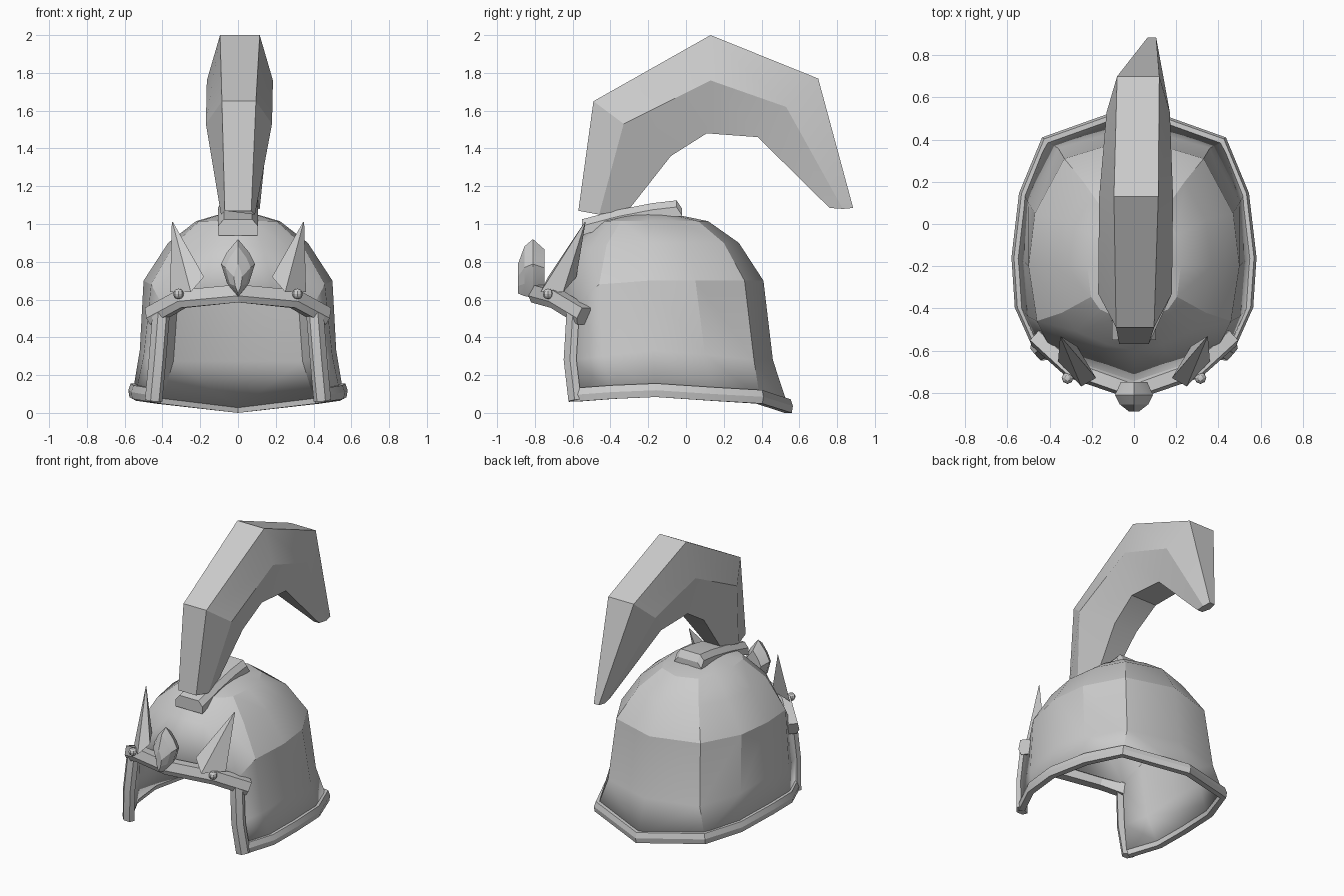
import bpy, bmesh, math
from mathutils import Vector

if "Cube" in bpy.data.objects:
    bpy.data.objects.remove(bpy.data.objects["Cube"])


def make(name, verts, faces, mirror=False, recalc=True):
    me = bpy.data.meshes.new(name)
    me.from_pydata([tuple(v) for v in verts], [], faces)
    if recalc:
        bm = bmesh.new()
        bm.from_mesh(me)
        bmesh.ops.recalc_face_normals(bm, faces=bm.faces)
        bm.to_mesh(me)
        bm.free()
    ob = bpy.data.objects.new(name, me)
    bpy.context.collection.objects.link(ob)
    if mirror:
        m = ob.modifiers.new("mirror", 'MIRROR')
        m.use_clip = not recalc
    return ob


def loft(name, rings, mirror=False):
    """Skin equal-length closed rings and cap both ends."""
    n = len(rings[0])
    verts = [p for r in rings for p in r]
    faces = [(k * n + i, k * n + (i + 1) % n, (k + 1) * n + (i + 1) % n, (k + 1) * n + i)
             for k in range(len(rings) - 1) for i in range(n)]
    faces += [tuple(range(n)), tuple(range(len(verts) - n, len(verts)))]
    return make(name, verts, faces, mirror)


def sweep(name, path, section, up, mirror=False):
    """Sweep a (side, up) section along a path."""
    pts, up, rings = [Vector(p) for p in path], Vector(up), []
    for i, p in enumerate(pts):
        t = (pts[min(i + 1, len(pts) - 1)] - pts[max(i - 1, 0)]).normalized()
        side = t.cross(up).normalized()
        u = side.cross(t).normalized()
        rings.append([p + side * a + u * b for a, b in section])
    return loft(name, rings, mirror)


def both_sides(half):
    """Extend a path that starts on x = 0 to the other side."""
    return [(-x, y, z) for x, y, z in reversed(half[1:])] + half


# Helmet shell: half rings from back centre round to the front
rim = [(0, .54, .036), (.42, .39, .085), (.52, .14, .1), (.555, -.16, .12),
       (.54, -.39, .11), (.45, -.59, .095)]
skirt = [(0, .46, .28), (.36, .36, .28), (.5, .1, .31), (.52, -.18, .33),
         (.5, -.44, .3), (.44, -.6, .28)]
side = [(0, .41, .7), (.33, .31, .7), (.47, .05, .7), (.5, -.2, .7),
        (.46, -.46, .68), (.4, -.58, .57), (.2, -.69, .62), (0, -.75, .64)]
crown = [(0, .28, .9), (.24, .2, .9), (.34, .02, .9), (.37, -.2, .9),
         (.34, -.42, .89), (.27, -.51, .87), (.13, -.57, .88), (0, -.6, .89)]
cap = [(x * .6, (y + .2) * .66 - .2, 1.015) for x, y, z in crown]
rows = [rim, skirt, side, crown, cap]
verts, starts, faces = [], [], []
for r in rows:
    starts.append(len(verts))
    verts += r
for k in range(len(rows) - 1):
    a, b = starts[k], starts[k + 1]
    for i in range(min(len(rows[k]), len(rows[k + 1])) - 1):
        faces.append((a + i, b + i, b + i + 1, a + i + 1))
verts.append((0, -.2, 1.08))
faces += [(starts[4] + i, len(verts) - 1, starts[4] + i + 1) for i in range(len(cap) - 1)]
shell = make("helmet_shell", verts, faces, True, recalc=False)
sol = shell.modifiers.new("thickness", 'SOLIDIFY')
sol.thickness, sol.offset = .03, -1

# Rim band, cheek trim and brow band
band = [(-.02, -.036), (.02, -.036), (.026, .0), (.014, .036), (-.014, .036), (-.026, 0)]
sweep("rim_band", both_sides(rim), band, (0, 0, 1))
trim = [(-.045, -.02), (.045, -.02), (.04, .015), (0, .035), (-.04, .015)]
sweep("cheek_trim", [(.41, -.6, .53), (.43, -.615, .28), (.45, -.59, .065)],
      trim, (.35, -.9, 0), True)
brow = [(-.03, -.05), (.03, -.05), (.045, -.015), (.03, .045), (-.03, .045), (-.045, .015)]
sweep("brow_band", both_sides([(0, -.79, .635), (.3, -.685, .605), (.46, -.54, .515)]),
      brow, (0, 0, 1))

# Brow horns
horn = [Vector(p) for p in [(.18, -.73, .72), (.25, -.77, .64), (.36, -.65, .64), (.27, -.58, .72)]]
tip = Vector((.35, -.53, 1.02))
loft("brow_horn", [horn, [p.lerp(tip, .5) for p in horn], [p.lerp(tip, .97) for p in horn]], True)

# Centre ornament: faceted elongated jewel
hexa = [(0, 1), (.65, .55), (1, .15), (.65, -.5), (0, -1), (-.65, -.5), (-1, .15), (-.65, .55)]
loft("brow_jewel", [[(a * .09 * sx, y, zc + b * .155 * sz) for a, b in hexa]
                    for y, sx, sz, zc in [(-.75, .7, .75, .75), (-.81, 1, 1, .765),
                                          (-.855, .75, .85, .75), (-.89, .25, .5, .71)]])

# Brow studs
for s in (-1, 1):
    bpy.ops.mesh.primitive_uv_sphere_add(segments=8, ring_count=6, radius=.028,
                                         location=(s * .315, -.73, .63))
    bpy.context.object.name = "brow_stud"

# Crest mount following the crown
mount = [(-.55, 1.025, .94), (-.36, 1.075, 1.0), (-.18, 1.11, 1.04), (-.05, 1.125, 1.04), (-.02, 1.08, 1.04)]
loft("crest_mount", [[(-.105, y, lo), (.105, y, lo), (.105, y, hi - .035),
                      (.075, y, hi), (-.075, y, hi), (-.105, y, hi - .035)] for y, hi, lo in mount])

# Plume: stations of (centre x, outer, ridge, inner), each edge as (y, z, half width)
plume = [
    (0, (-.57, 1.07, .07), (-.46, 1.05, .09), (-.3, 1.08, .06)),
    (.005, (-.49, 1.65, .09), (-.33, 1.53, .175), (-.08, 1.36, .09)),
    (.01, (.13, 2.0, .105), (.13, 1.76, .175), (.11, 1.48, .1)),
    (.02, (.70, 1.77, .1), (.53, 1.62, .15), (.38, 1.46, .09)),
    (.085, (.885, 1.085, .02), (.83, 1.08, .03), (.76, 1.085, .02))]
loft("plume", [[(cx + e[2], e[0], e[1]) for e in edges] +
               [(cx - e[2], e[0], e[1]) for e in reversed(edges)]
               for cx, *edges in plume])

# Keep creases crisp while softening shallow facets
for ob in bpy.data.objects:
    ob.select_set(True)
    bpy.context.view_layer.objects.active = ob
bpy.ops.object.shade_smooth_by_angle(angle=math.radians(22))
